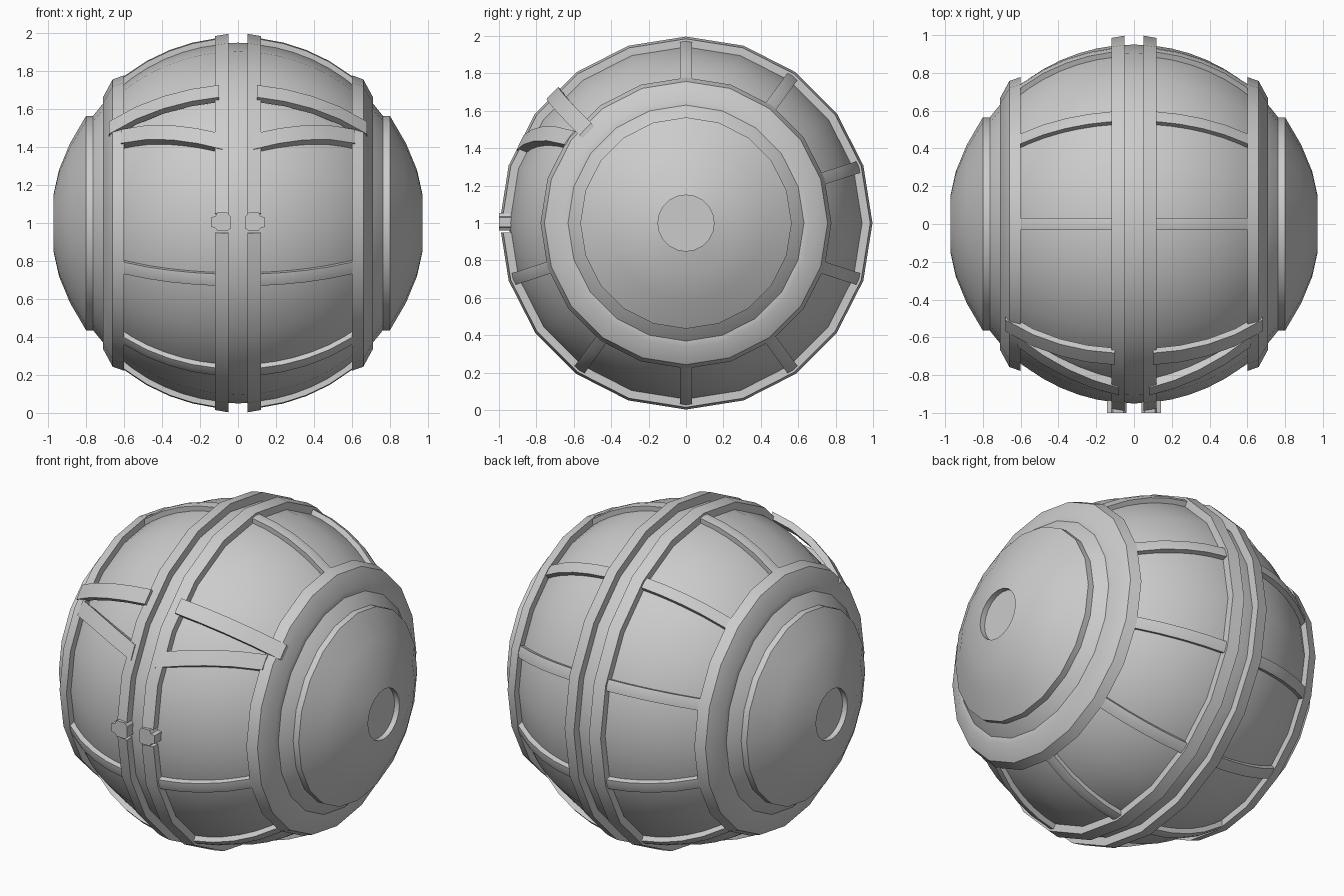
import bpy, bmesh
from math import sin, cos, sqrt, radians

if "Cube" in bpy.data.objects:
    bpy.data.objects.remove(bpy.data.objects["Cube"])

SIDES = 20
STEP = 360 / SIDES
FULL = [i * STEP for i in range(SIDES)]


def facet(deg):
    """Radius factor that keeps a point on the 20-sided outline."""
    return cos(radians(STEP / 2)) / cos(radians(deg % STEP - STEP / 2))


def at(x, r, deg):
    """Point round the x axis; 0 is up, 90 is the back, 270 is the front."""
    a = radians(deg)
    return (x, r * sin(a), 1 + r * cos(a))


def finish(name, bm, smooth=30):
    bmesh.ops.remove_doubles(bm, verts=bm.verts, dist=1e-5)
    bmesh.ops.recalc_face_normals(bm, faces=bm.faces)
    me = bpy.data.meshes.new(name)
    bm.to_mesh(me)
    bm.free()
    ob = bpy.data.objects.new(name, me)
    bpy.context.collection.objects.link(ob)
    ob.modifiers.new("mirror", 'MIRROR')
    bpy.ops.object.select_all(action='DESELECT')
    ob.select_set(True)
    bpy.context.view_layer.objects.active = ob
    bpy.ops.object.shade_smooth_by_angle(angle=radians(smooth))
    return ob


def lathe(name, profile, angles=FULL, loop=True, closed=False):
    """Turn an (x, radius) profile round the x axis."""
    bm = bmesh.new()
    rows = [[bm.verts.new(at(x, r * facet(d), d)) for x, r in profile] for d in angles]
    n, m = len(rows), len(profile)
    for i in range(n if loop else n - 1):
        a, b = rows[i], rows[(i + 1) % n]
        for j in range(m if closed else m - 1):
            k = (j + 1) % m
            bm.faces.new((a[j], a[k], b[k], b[j]))
    if not loop:
        bm.faces.new(rows[0])
        bm.faces.new(rows[-1])
    bmesh.ops.dissolve_degenerate(bm, dist=1e-5, edges=bm.edges)
    return finish(name, bm)


def strip(name, path, outer, inner, half, faceted=True):
    """Bar of constant width lying on a sphere; path is (x, angle) points."""
    bm = bmesh.new()
    rows = []
    for x, d in path:
        ro, ri = sqrt(outer ** 2 - x * x), sqrt(inner ** 2 - x * x)
        w = half / ro * 57.3
        k = [facet(d + s) if faceted else 1 for s in (-w, 0, w)]
        pts = [(ro * k[0], d - w), (ro * k[1], d), (ro * k[2], d + w),
               (ri * k[2], d + w), (ri * k[0], d - w)]
        rows.append([bm.verts.new(at(x, r, t)) for r, t in pts])
    for a, b in zip(rows, rows[1:]):
        for j in range(5):
            k = (j + 1) % 5
            bm.faces.new((a[j], a[k], b[k], b[j]))
    bm.faces.new(rows[0])
    bm.faces.new(rows[-1])
    return finish(name, bm)


# recessed spherical body
lathe("body_core", [(.95 * sin(radians(a)), .95 * cos(radians(a))) for a in range(0, 61, 6)])

# twin centre rings, open at the front where the latches sit
arc = [273] + [d for d in range(288, 613, 18)] + [627]
lathe("centre_ring", [(.05, .93), (.05, .997), (.12, .985), (.12, .93)], arc, False, True)

# hub rings and domed end caps with a round recess
lathe("hub_ring", [(.6, .7), (.6, .778), (.66, .757), (.71, .665), (.71, .62), (.66, .62)], closed=True)
lathe("end_cap", [(.75, .565), (.80, .565), (.885, .42), (.943, .28), (.972, .15),
                  (.94, .15), (.94, 0)])

# cross bars between centre and hub rings
XS = (.115, .24, .36, .48, .61)
for i in range(8):
    strip("cross_bar", [(x, i * 36) for x in XS], .98, .93, .033)

# pair of slanted bars at the upper front on each side
strip("upper_brow", [(.1 + .145 * i, 314.2 - .3 * i) for i in range(5)], 1.003, .965, .045, False)
strip("lower_brow", [(.08 + .134 * i, 295.8 + 2.6 * i) for i in range(5)], .99, .93, .045, False)

# front latches: short tapered blocks
bm = bmesh.new()
outline = [(.04, .97), (.055, .96), (.11, .96), (.12, .975), (.143, .98),
           (.143, 1.03), (.12, 1.035), (.11, 1.055), (.055, 1.055), (.04, 1.035)]
f = bm.faces.new([bm.verts.new((x, -1, z)) for x, z in outline])
ext = bmesh.ops.extrude_face_region(bm, geom=[f])
bmesh.ops.translate(bm, vec=(0, .07, 0), verts=[v for v in ext["geom"] if isinstance(v, bmesh.types.BMVert)])
finish("front_latch", bm)
